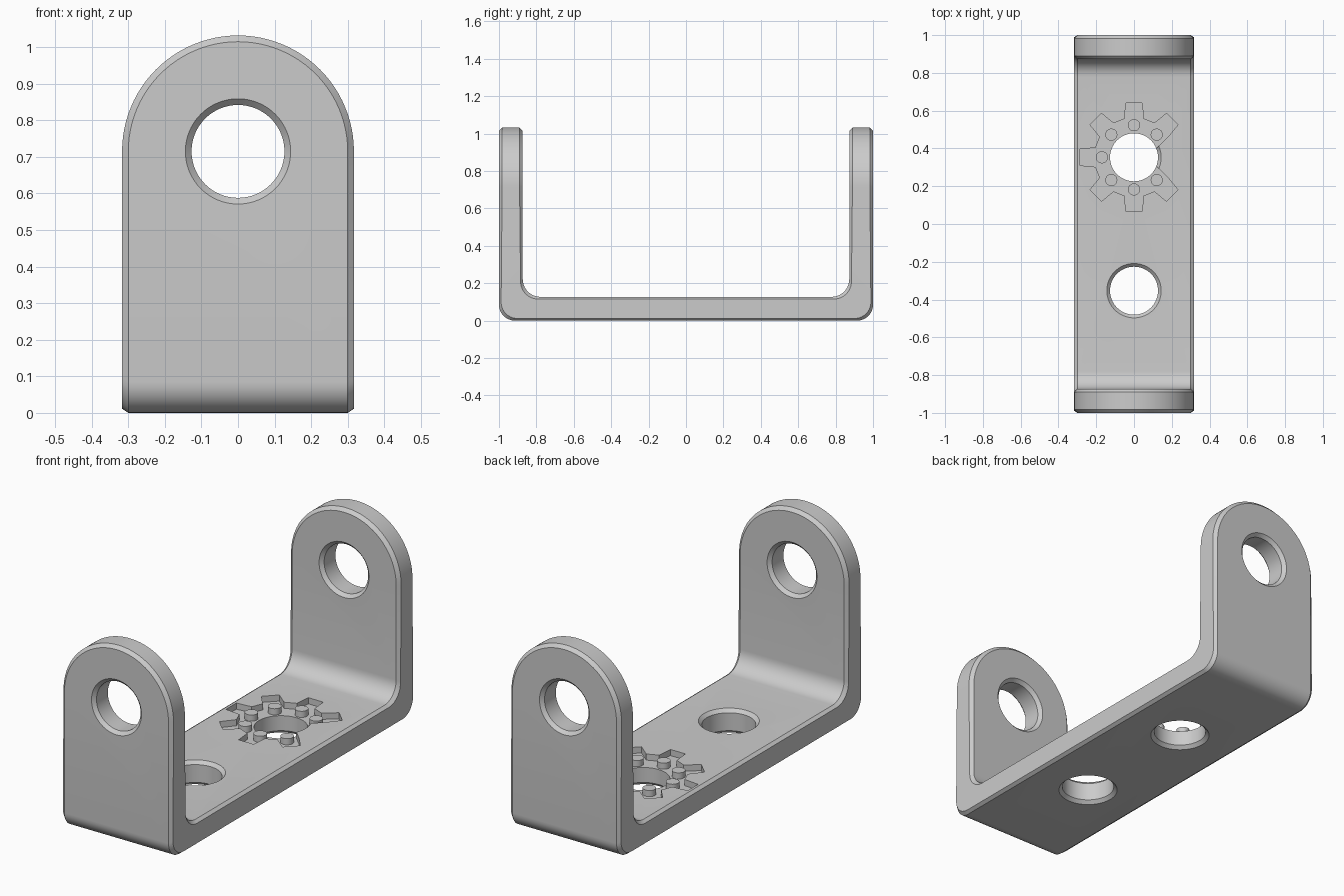
import bpy
import bmesh
from math import sin, cos, pi, radians
from mathutils import Matrix, Vector

old = bpy.data.objects.get("Cube")
if old:
    bpy.data.objects.remove(old)

HALF_W, ARCH_Z, T, C = 0.317, 0.715, 0.127, 0.017
R_OUT, R_IN = 0.085, 0.095
HOLE_R, HOLE_Y = 0.127, 0.353
POCKET = 0.032

grey = bpy.data.materials.new("grey_metal")
grey.use_nodes = True
grey.diffuse_color = (0.6, 0.6, 0.6, 1)
grey.node_tree.nodes["Principled BSDF"].inputs["Base Color"].default_value = (0.6, 0.6, 0.6, 1)


def make_object(name, bm):
    bmesh.ops.recalc_face_normals(bm, faces=bm.faces[:])
    mesh = bpy.data.meshes.new(name)
    bm.to_mesh(mesh)
    bm.free()
    mesh.materials.append(grey)
    obj = bpy.data.objects.new(name, mesh)
    bpy.context.collection.objects.link(obj)
    return obj


def loft(rings):
    """Skin closed rings and cap the ends, sharing vertices where points meet."""
    bm = bmesh.new()
    shared = {}

    def vert(p):
        key = tuple(round(c, 5) + 0.0 for c in p)
        if key not in shared:
            shared[key] = bm.verts.new(key)
        return shared[key]

    def face(verts):
        corners = list(dict.fromkeys(verts))
        if len(corners) > 2:
            bm.faces.new(corners)

    loops = [[vert(p) for p in ring] for ring in rings]
    n = len(loops[0])
    for a, b in zip(loops, loops[1:]):
        for i in range(n):
            j = (i + 1) % n
            face((a[i], a[j], b[j], b[i]))
    for end in (loops[0], loops[-1]):
        if len(set(end)) == n:
            face(end)
    return bm


def section(outer, inner, width, inset_width, lift=0, inset_lift=0):
    """Chamfered cross-section of the strip between an outer and inner point."""
    d = (inner - outer).normalized() * C
    up = Vector((0, 0, 1))
    half = [(inset_width, outer + up * inset_lift), (width, outer + d + up * lift),
            (width, inner - d + up * lift), (inset_width, inner + up * inset_lift)]
    full = half + [(-w, p) for w, p in reversed(half)]
    return [Vector((w, p.y, p.z)) for w, p in full]


# Bent strip: rounded leg tip, then the bend, for the front half
front = []
ARC, BEND = 24, 10
for i in range(ARC + 1):
    a = pi / 2 * (1 - i / ARC)
    r = HALF_W - C
    front.append(section(Vector((0, -1, ARCH_Z)), Vector((0, -1 + T, ARCH_Z)),
                         HALF_W * cos(a), r * cos(a), HALF_W * sin(a), r * sin(a)))
for i in range(BEND + 1):
    a = pi / 2 * i / BEND
    direction = Vector((0, -cos(a), -sin(a)))
    outer = Vector((0, -1 + R_OUT, R_OUT)) + direction * R_OUT
    inner = Vector((0, -1 + T + R_IN, T + R_IN)) + direction * R_IN
    front.append(section(outer, inner, HALF_W, HALF_W - C))
back = [[Vector((p.x, -p.y, p.z)) for p in ring] for ring in reversed(front)]
bracket = make_object("bracket", loft(front + back))


def hole_cutter(name, matrix):
    """Round cutter with a countersink at each face of the plate."""
    wide = HOLE_R + C + 0.05
    profile = [(wide, -0.05), (HOLE_R, C), (HOLE_R, T - C), (wide, T + 0.05)]
    bm = loft([[(r * cos(pi * i / 32), r * sin(pi * i / 32), z) for i in range(64)]
               for r, z in profile])
    bm.transform(matrix)
    return make_object(name, bm)


def prism(name, points, z0, z1):
    return make_object(name, loft([[(x, y, z) for x, y in points] for z in (z0, z1)]))


def polar(r, degrees):
    return r * cos(radians(degrees)), HOLE_Y + r * sin(radians(degrees))


# Holes in the legs and the base
turn = Matrix.Rotation(-pi / 2, 4, "X")
cutters = [
    hole_cutter("front_hole_cutter", Matrix.Translation((0, -1, ARCH_Z)) @ turn),
    hole_cutter("back_hole_cutter", Matrix.Translation((0, 1 - T, ARCH_Z)) @ turn),
    hole_cutter("base_hole_cutter", Matrix.Translation((0, -HOLE_Y, 0))),
    hole_cutter("gear_hole_cutter", Matrix.Translation((0, HOLE_Y, 0))),
]

# Gear-shaped pocket with one tooth left out
outline = [polar(0.12, -20), polar(0.12, 20)]
for k in range(1, 8):
    a = 45 * k
    outline += [polar(0.21, a - 14), polar(0.29, a - 8.5),
                polar(0.29, a + 8.5), polar(0.21, a + 14)]
cutters.append(prism("gear_pocket_cutter", outline, T - POCKET, T + 0.1))

bpy.context.view_layer.objects.active = bracket
for cutter in cutters:
    cutter.hide_render = True
    mod = bracket.modifiers.new("cut", "BOOLEAN")
    mod.operation = "DIFFERENCE"
    mod.solver = "EXACT"
    mod.object = cutter
    bpy.ops.object.modifier_apply(modifier=mod.name)
for cutter in cutters:
    bpy.data.objects.remove(cutter)

# Small pegs standing in the pocket
pegs = []
for k in range(1, 8):
    cx, cy = polar(0.17, 45 * k)
    circle = [(cx + 0.032 * cos(pi * i / 12), cy + 0.032 * sin(pi * i / 12)) for i in range(24)]
    pegs.append(prism(f"peg_{k}", circle, T - POCKET - 0.01, T))

# Smooth curves, sharp chamfers
bpy.ops.object.select_all(action="DESELECT")
for obj in [bracket] + pegs:
    obj.select_set(True)
bpy.ops.object.shade_smooth_by_angle(angle=radians(25))
